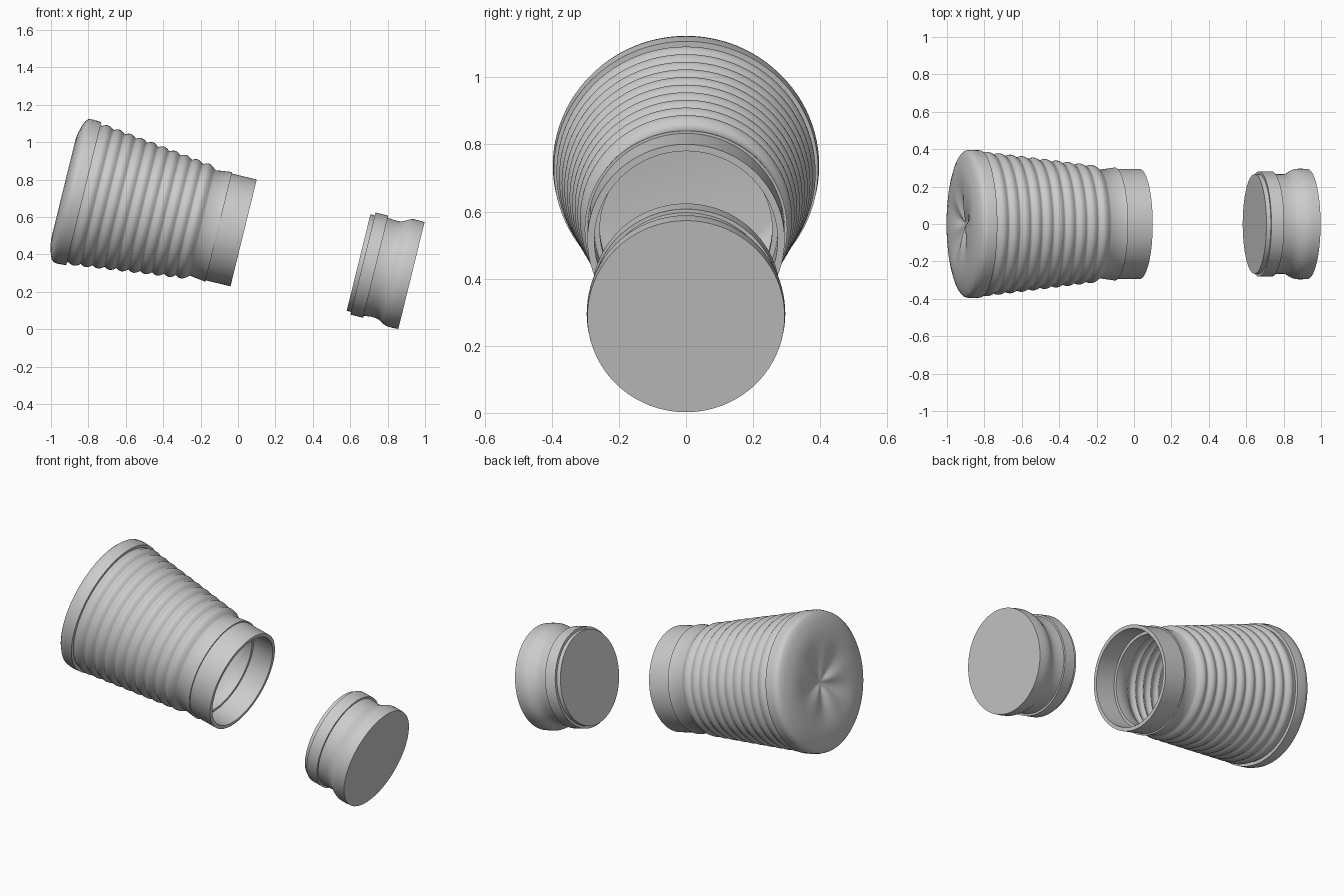
import bpy, bmesh, math

if "Cube" in bpy.data.objects:
    bpy.data.objects.remove(bpy.data.objects["Cube"], do_unlink=True)

TILT = math.radians(13.8)
SEGMENTS = 96

grey = bpy.data.materials.new("light grey")
grey.use_nodes = True
colour = (0.6, 0.6, 0.6, 1)
grey.diffuse_color = colour
grey.node_tree.nodes["Principled BSDF"].inputs["Base Color"].default_value = colour


def lathe(name, profile, height, shift=None):
    """Revolve (along, radius) points around the tilted x axis."""
    bm = bmesh.new()
    rings = []
    for s, r in profile:
        if r == 0:
            rings.append([bm.verts.new((s, 0, 0))] * SEGMENTS)
            continue
        ring = []
        for i in range(SEGMENTS):
            a = math.tau * i / SEGMENTS
            ds = shift(s, r, a) if shift else 0
            ring.append(bm.verts.new((s + ds, r * math.cos(a), r * math.sin(a))))
        rings.append(ring)
    for a, b in zip(rings, rings[1:]):
        for i in range(SEGMENTS):
            j = (i + 1) % SEGMENTS
            corners = list(dict.fromkeys((a[i], a[j], b[j], b[i])))
            bm.faces.new(corners)
    bmesh.ops.recalc_face_normals(bm, faces=bm.faces)
    mesh = bpy.data.meshes.new(name)
    bm.to_mesh(mesh)
    bm.free()
    mesh.materials.append(grey)
    obj = bpy.data.objects.new(name, mesh)
    bpy.context.collection.objects.link(obj)
    obj.rotation_euler = (0, TILT, 0)
    obj.location = (0.03, 0, height)
    bpy.ops.object.select_all(action="DESELECT")
    obj.select_set(True)
    bpy.context.view_layer.objects.active = obj
    bpy.ops.object.shade_smooth_by_angle(angle=math.radians(75))
    return obj


def ridges(start, end, r0, r1, count=10, steps=8, depth=0.014):
    """Rounded rings along a tapering wall."""
    points = []
    for i in range(count * steps + 1):
        t = i / (count * steps)
        bump = abs(math.sin(math.pi * i / steps))
        points.append((start + (end - start) * t, r0 + (r1 - r0) * t + depth * bump))
    return points


def star_dent(s, r, a):
    """Shallow five-pointed hollow in the base."""
    if s > -0.95 or r > 0.26:
        return 0
    t = r / 0.27
    return 0.012 * math.cos(5 * a) * t * (1 - t) * 4 * (1 - t)


# Cup: hollow base, rounded rim, ridged wall, collar, then the inner wall
base = [(-0.955, 0)]
base += [(-0.955 - 0.037 * math.sin(math.pi / 2 * k / 6), 0.27 * k / 6) for k in range(1, 7)]
rim = [(-0.987, 0.31), (-0.976, 0.35), (-0.964, 0.38), (-0.952, 0.393),
       (-0.93, 0.397), (-0.88, 0.394), (-0.88, 0.376)]
outer = ridges(-0.87, -0.235, 0.376, 0.298)
collar = [(-0.225, 0.29), (-0.137, 0.302), (-0.137, 0.294), (0, 0.294)]
mouth = [(0, 0.273), (-0.13, 0.273), (-0.13, 0.257), (-0.17, 0.257), (-0.225, 0.27)]
inner = ridges(-0.235, -0.87, 0.278, 0.356)
floor = [(-0.92, 0.35), (-0.935, 0.3), (-0.935, 0)]
lathe("cup", base + rim + outer + collar + mouth + inner + floor, 0.515, star_dent)

# Stopper: plug end, seal band, curved waist and flat grip
plug = [(0.633, 0), (0.633, 0.266), (0.657, 0.266), (0.657, 0.281),
        (0.727, 0.281), (0.727, 0.27)]
waist = [(0.76, 0.266), (0.79, 0.266), (0.81, 0.27), (0.828, 0.281), (0.845, 0.29)]
grip = [(0.862, 0.295), (0.89, 0.296), (0.924, 0.294), (0.924, 0)]
lathe("stopper", plug + waist + grip, 0.508)
